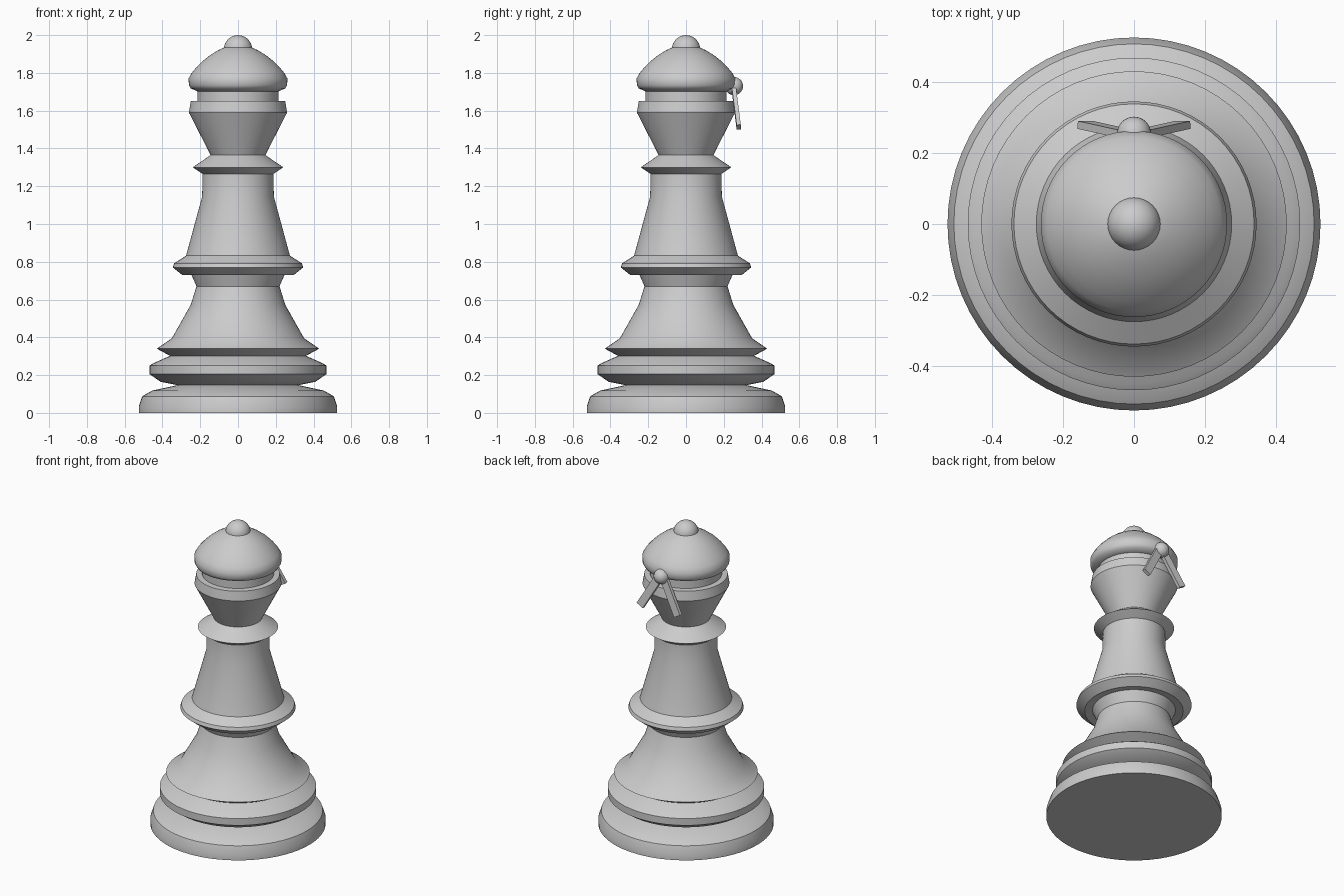
import bpy, bmesh, math
from mathutils import Vector, Matrix

if "Cube" in bpy.data.objects:
    bpy.data.objects.remove(bpy.data.objects["Cube"])

grey = bpy.data.materials.new("plain grey")
grey.diffuse_color = (0.6, 0.6, 0.6, 1)
grey.use_nodes = True
grey.node_tree.nodes["Principled BSDF"].inputs["Base Color"].default_value = grey.diffuse_color


def finish(name, bm, angle=35):
    bmesh.ops.remove_doubles(bm, verts=bm.verts, dist=1e-5)
    bmesh.ops.recalc_face_normals(bm, faces=bm.faces)
    me = bpy.data.meshes.new(name)
    bm.to_mesh(me)
    bm.free()
    me.materials.append(grey)
    ob = bpy.data.objects.new(name, me)
    bpy.context.collection.objects.link(ob)
    bpy.ops.object.select_all(action='DESELECT')
    ob.select_set(True)
    bpy.context.view_layer.objects.active = ob
    bpy.ops.object.shade_smooth_by_angle(angle=math.radians(angle))
    return ob


def lathe(name, profile, seg=64):
    """Turn an (r, z) profile around z."""
    bm = bmesh.new()
    vs = [bm.verts.new((r, 0, z)) for r, z in profile]
    es = [bm.edges.new(p) for p in zip(vs, vs[1:])]
    bmesh.ops.spin(bm, geom=vs + es, cent=(0, 0, 0), axis=(0, 0, 1),
                   angle=2 * math.pi, steps=seg, use_merge=True)
    return finish(name, bm)


def ball(name, centre, radius):
    bm = bmesh.new()
    bmesh.ops.create_uvsphere(bm, u_segments=32, v_segments=16, radius=radius,
                              matrix=Matrix.Translation(centre))
    return finish(name, bm)


# Turned body, from the foot up to the cup
lathe("body", [
    (0, 0), (0.525, 0), (0.525, 0.035), (0.507, 0.088), (0.455, 0.118),
    (0.32, 0.147), (0.41, 0.165), (0.468, 0.205), (0.468, 0.25),
    (0.45, 0.262), (0.36, 0.302), (0.43, 0.34), (0.35, 0.395),
    (0.25, 0.573), (0.22, 0.67), (0.248, 0.735), (0.295, 0.73),
    (0.345, 0.77), (0.338, 0.792), (0.275, 0.832), (0.19, 1.145),
    (0.187, 1.265), (0.24, 1.30), (0.145, 1.365), (0.26, 1.59),
    (0.25, 1.65), (0.215, 1.652), (0.215, 1.71), (0, 1.71)])

# Domed cap
lathe("cap", [
    (0, 1.70), (0.215, 1.702), (0.25, 1.718), (0.26, 1.735), (0.262, 1.77),
    (0.245, 1.80), (0.22, 1.83), (0.187, 1.863), (0.15, 1.892),
    (0.105, 1.92), (0.06, 1.94), (0, 1.955)])
ball("finial", (0, 0, 1.925), 0.075)

# Knot and two ribbon tails at the back
ball("knot", (0, 0.254, 1.73), 0.048)
for side, label in ((-1, "left"), (1, "right")):
    a = Vector((side * 0.015, 0.252, 1.725))
    b = Vector((side * 0.137, 0.279, 1.513))
    d = (b - a).normalized()
    w = d.cross(Vector((0, 1, 0))).normalized()
    n = w.cross(d)
    rot = Matrix((w, n, d)).transposed().to_4x4()
    bm = bmesh.new()
    bmesh.ops.create_cube(bm, size=1, matrix=Matrix.Translation((a + b) / 2) @ rot
                          @ Matrix.Diagonal((0.05, 0.022, (b - a).length, 1)))
    finish("ribbon_tail_" + label, bm)
